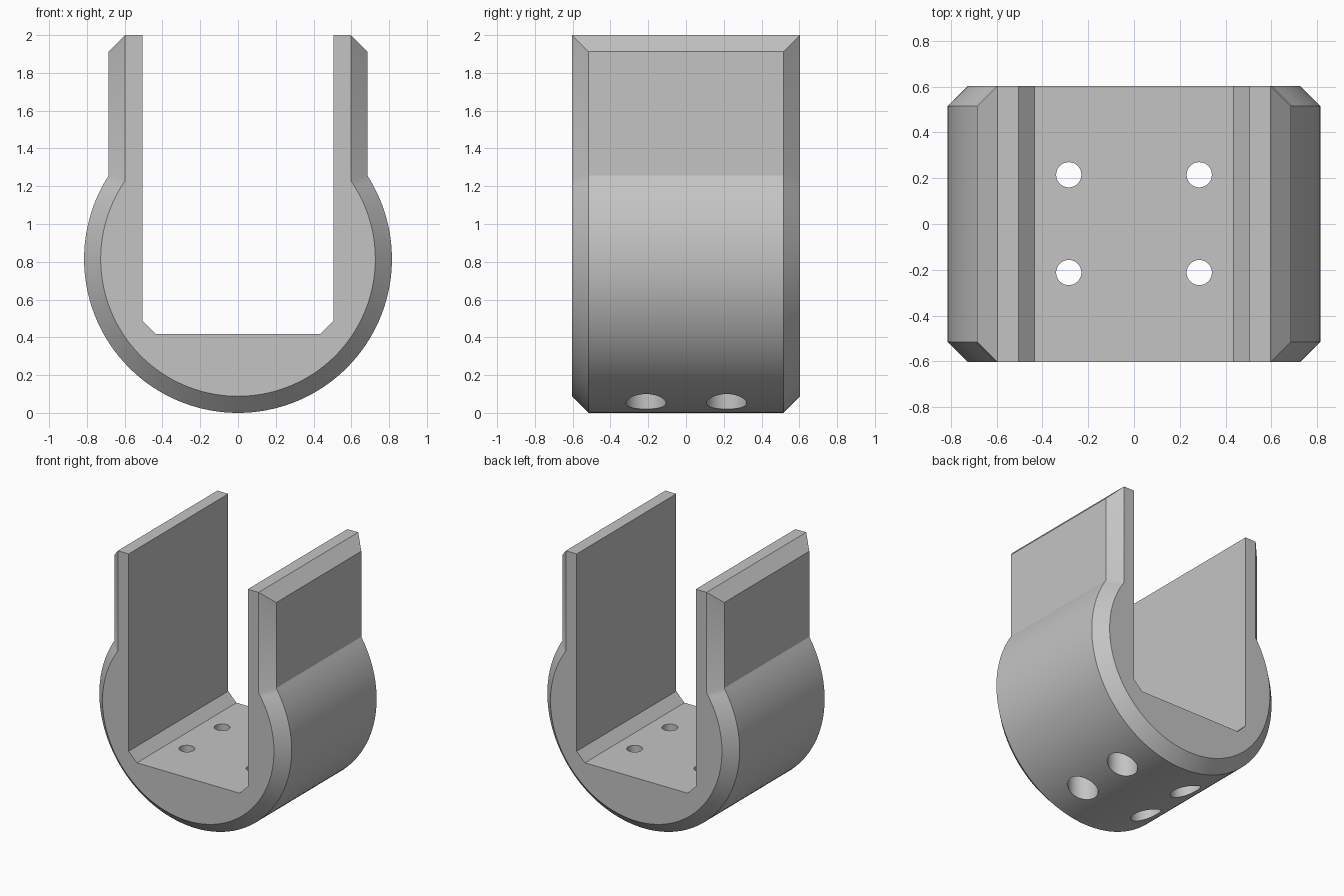
import bpy, bmesh, math

cube = bpy.data.objects.get("Cube")
if cube:
    bpy.data.objects.remove(cube, do_unlink=True)

RADIUS = 0.815      # rounded base, also its centre height
ARM = 0.685         # outer half width of the arms
HALF = 0.603        # half depth
BEVEL = 0.088       # chamfer size
TOP = 2.0
ARC_STEPS = 96

grey = bpy.data.materials.new("Plain grey")
grey.use_nodes = True
colour = (0.55, 0.55, 0.55, 1)
grey.diffuse_color = colour
grey.node_tree.nodes["Principled BSDF"].inputs["Base Color"].default_value = colour


def section(inset):
    """U-shaped outline with its outer edge moved in by inset."""
    r, arm = RADIUS - inset, ARM - inset
    start = math.acos(arm / r)
    sweep = math.pi + 2 * start
    arc = []
    for i in range(ARC_STEPS + 1):
        a = start - sweep * i / ARC_STEPS
        arc.append((r * math.cos(a), RADIUS + r * math.sin(a)))
    right = [(0.435, 0.418), (0.505, 0.488), (0.505, TOP),
             (ARM - BEVEL, TOP), (arm, TOP - BEVEL + inset)]
    left = [(-x, z) for x, z in reversed(right)]
    return right + arc + left


# Cradle body: outline lofted through four stations, chamfered at both ends
bm = bmesh.new()
rings = []
for y, inset in ((-HALF, BEVEL), (BEVEL - HALF, 0), (HALF - BEVEL, 0), (HALF, BEVEL)):
    rings.append([bm.verts.new((x, y, z)) for x, z in section(inset)])
count = len(rings[0])
for a, b in zip(rings, rings[1:]):
    for i in range(count):
        j = (i + 1) % count
        bm.faces.new((a[i], a[j], b[j], b[i]))
bm.faces.new(rings[0])
bm.faces.new(rings[-1])
bmesh.ops.remove_doubles(bm, verts=bm.verts, dist=0.0001)
bmesh.ops.recalc_face_normals(bm, faces=bm.faces)
mesh = bpy.data.meshes.new("cradle_body")
bm.to_mesh(mesh)
bm.free()
body = bpy.data.objects.new("cradle_body", mesh)
bpy.context.collection.objects.link(body)
mesh.materials.append(grey)


def drill(x, y, radius, low, high):
    """Cut a vertical round hole in the body."""
    bpy.ops.mesh.primitive_cylinder_add(vertices=48, radius=radius, depth=high - low,
                                        location=(x, y, (low + high) / 2))
    cutter = bpy.context.object
    cutter.name = "hole_cutter"
    cutter.hide_render = True
    cutter.data.materials.append(grey)
    mod = body.modifiers.new("hole", 'BOOLEAN')
    mod.operation = 'DIFFERENCE'
    mod.solver = 'EXACT'
    mod.object = cutter
    bpy.ops.object.select_all(action='DESELECT')
    body.select_set(True)
    bpy.context.view_layer.objects.active = body
    bpy.ops.object.modifier_apply(modifier=mod.name)
    bpy.data.objects.remove(cutter, do_unlink=True)


# Screw holes with wide counterbores from below
for x in (-0.285, 0.285):
    for y in (-0.212, 0.215):
        drill(x, y, 0.106, -0.1, 0.25)
        drill(x, y, 0.055, 0.2, 0.6)

bpy.ops.object.shade_smooth_by_angle(angle=math.radians(30))
